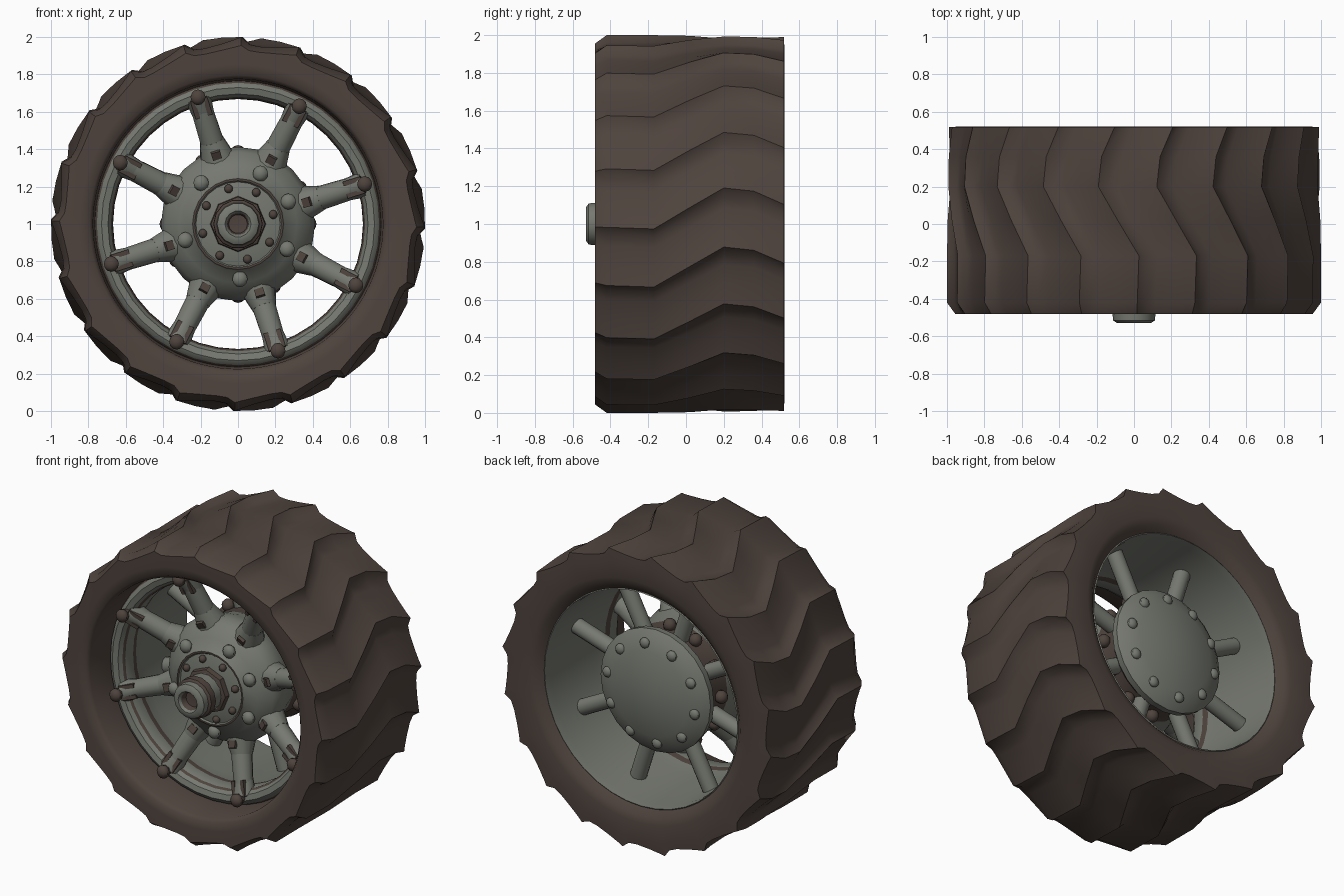
import bpy, bmesh, math
from mathutils import Matrix, Vector

if "Cube" in bpy.data.objects:
    bpy.data.objects.remove(bpy.data.objects["Cube"])


def material(name, col):
    m = bpy.data.materials.new(name)
    m.diffuse_color = (*col, 1)
    m.use_nodes = True
    m.node_tree.nodes["Principled BSDF"].inputs["Base Color"].default_value = m.diffuse_color
    return m


MATS = [material("metal_grey", (0.18, 0.19, 0.163)),
        material("rubber_brown", (0.078, 0.057, 0.047))]
GREY, BROWN = 0, 1


def pos(r, deg, y):
    """Point at radius r and angle deg round the axle (along y, centre z = 1)."""
    a = math.radians(deg)
    return Vector((r * math.cos(a), y, 1 + r * math.sin(a)))


def finish(bm, name, angle=35):
    bmesh.ops.recalc_face_normals(bm, faces=bm.faces)
    me = bpy.data.meshes.new(name)
    bm.to_mesh(me)
    bm.free()
    for m in MATS:
        me.materials.append(m)
    for p in me.polygons:
        p.use_smooth = True
    me.set_sharp_from_angle(angle=math.radians(angle))
    ob = bpy.data.objects.new(name, me)
    bpy.context.collection.objects.link(ob)
    return ob


def bridge(bm, rings, colours, closed):
    n = len(rings)
    for i in range(n if closed else n - 1):
        a, b = rings[i], rings[(i + 1) % n]
        for k in range(len(a)):
            j = (k + 1) % len(a)
            f = bm.faces.new((a[k], a[j], b[j], b[k]))
            f.material_index = colours[i]


def lathe(name, profile, segs, closed=False, brown=(), angle=35):
    """Revolve (y, r) points round the axle; 'brown' lists segment indices."""
    bm = bmesh.new()
    rings = [[bm.verts.new(pos(max(r, 1e-4), 360 * k / segs, y)) for k in range(segs)]
             for y, r in profile]
    bridge(bm, rings, [BROWN if i in brown else GREY for i in range(len(profile))], closed)
    if not closed:
        bmesh.ops.remove_doubles(bm, verts=bm.verts, dist=5e-4)
    return finish(bm, name, angle)


def paint(g, mat):
    for f in {f for v in g["verts"] for f in v.link_faces}:
        f.material_index = mat


def rod(bm, p, q, r1, r2, segs=12, mat=GREY):
    d = q - p
    M = Matrix.Translation((p + q) / 2) @ d.to_track_quat('Z', 'Y').to_matrix().to_4x4()
    paint(bmesh.ops.create_cone(bm, cap_ends=True, segments=segs, radius1=r1,
                                radius2=r2, depth=d.length, matrix=M), mat)


def ball(bm, p, r, mat, flat=1.0):
    M = Matrix.Translation(p) @ Matrix.Diagonal((1, flat, 1, 1))
    paint(bmesh.ops.create_uvsphere(bm, u_segments=10, v_segments=6, radius=r,
                                    matrix=M), mat)


def block(bm, p, deg, size, mat, tilt=0):
    """Box with its x along the spoke direction."""
    M = (Matrix.Translation(p) @ Matrix.Rotation(-math.radians(deg), 4, 'Y')
         @ Matrix.Rotation(tilt, 4, 'Z') @ Matrix.Diagonal((*size, 1)))
    paint(bmesh.ops.create_cube(bm, size=1, matrix=M), mat)


# tyre: swept chevron ridges. Rows are (y, low radius, ridge height, twist degrees)
ROWS = [(-.25, .765, 0, 0), (-.45, .775, 0, 0), (-.475, .795, 0, 0), (-.48, .85, 0, 0),
        (-.482, .925, .03, 0), (-.42, .955, .045, 0), (-.17, .955, .045, -.5),
        (.02, .955, .045, 6), (.2, .955, .045, 12), (.36, .955, .045, 11),
        (.518, .95, .045, 7), (.522, .90, .02, 7), (.52, .80, 0, 7),
        (.508, .755, 0, 7), (.47, .715, 0, 7)]
STEP = [(0, 1), (-2.5, .15), (-6, 0), (-11.5, .25), (-16, .7)]
bm = bmesh.new()
rings = []
for y, r, h, twist in ROWS:
    rings.append([bm.verts.new(pos(r + h * t, -1 - 18 * k + d + twist, y))
                  for k in range(20) for d, t in STEP])
bridge(bm, rings, [BROWN] * len(rings), True)
finish(bm, "tyre", 50)

# rim lining the tyre
lathe("rim", [(-.23, .772), (-.265, .755), (-.28, .73), (-.27, .695), (-.245, .68),
              (-.23, .67), (-.15, .668), (-.11, .675), (-.02, .692), (.42, .703),
              (.475, .71), (.455, .735), (-.06, .757)], 40, closed=True, brown=(0, 4, 6))

# hub body with domed back plate
lathe("hub", [(.425, 0), (.41, .15), (.385, .28), (.355, .36), (.32, .405), (.275, .40),
              (.235, .36), (.08, .36), (-.03, .395), (-.12, .412), (-.18, .385),
              (-.24, .315), (-.28, .25), (-.295, .243), (-.295, .232), (-.285, .225),
              (-.305, .15), (-.305, 0)], 24, brown=(5, 6, 13))

# axle nut and cap
lathe("axle_nut", [(-.30, .15), (-.34, .145), (-.35, .125), (-.35, 0)], 8, brown=(0, 1))
lathe("axle_cap", [(-.33, .122), (-.41, .12), (-.42, .132), (-.465, .13), (-.475, .115),
                   (-.515, .112), (-.53, .09), (-.53, .07), (-.515, .058), (-.475, .05),
                   (-.47, 0)], 14, brown=(1, 2, 3, 8, 9))

# eight spokes with flared roots, end sockets and clamp bolts
bm = bmesh.new()
for k in range(8):
    a = 17.5 + 45 * k
    rod(bm, pos(.30, a, -.10), pos(.47, a, -.16), .115, .066)
    rod(bm, pos(.42, a, -.145), pos(.70, a, -.235), .066, .058)
    rod(bm, pos(.60, a, -.20), pos(.71, a, -.235), .058, .072)
    rod(bm, pos(.70, a, -.22), pos(.71, a, -.315), .034, .034, 8, BROWN)
    ball(bm, pos(.71, a, -.32), .042, BROWN, .8)
    for s in (-3, 3):                     # worn clamp prongs
        block(bm, pos(.655, a + s, -.262), a, (.10, .04, .025), BROWN, -.25)
    block(bm, pos(.385, a, -.222), a, (.045, .02, .05), BROWN, -.5)
finish(bm, "spokes")

# rear struts directly behind the spokes
bm = bmesh.new()
for k in range(8):
    a = 17.5 + 45 * k
    rod(bm, pos(.33, a, .20), pos(.72, a, .20), .052, .052)
finish(bm, "rear_struts")

# bolts on the hub face, back plate and waist
bm = bmesh.new()
for a in (132, 66, 24, -27, -88, -163):
    ball(bm, pos(.295, a, -.265), .043, GREY, .8)
for k in range(8):
    ball(bm, pos(.195, 15 + 45 * k, -.30), .024, BROWN)
for k in range(10):
    ball(bm, pos(.325, 10 + 36 * k, .368), .035, GREY, .7)
for k in range(12):
    ball(bm, pos(.38, 30 * k, .17), .042, BROWN)
finish(bm, "hub_bolts")
